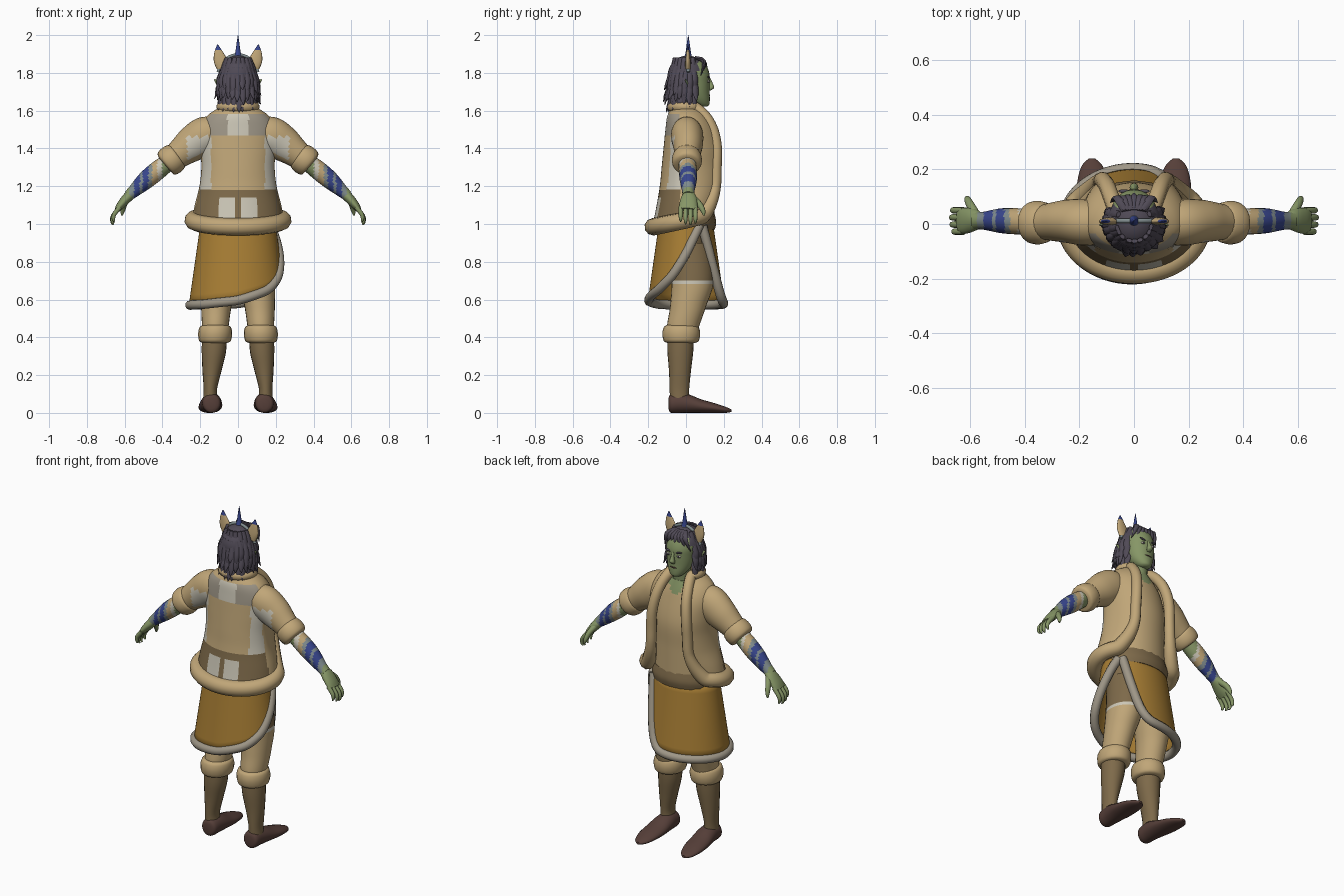
import bpy, bmesh, math, random
from mathutils import Vector, Matrix

cube = bpy.data.objects.get("Cube")
if cube:
    bpy.data.objects.remove(cube)
random.seed(4)

# Colours, given as display values and converted to linear
COLOURS = {
    "tan": (192, 166, 120), "ochre": (168, 126, 52), "fur_grey": (158, 150, 135),
    "pale_cloth": (203, 198, 182), "olive_brown": (126, 106, 74), "shoe_brown": (86, 63, 57),
    "green_skin": (134, 150, 102), "dark_hair": (80, 74, 86), "blue": (56, 70, 142),
    "slate": (128, 140, 142)}
MATS = {}
for key, rgb in COLOURS.items():
    lin = [((c / 255 + 0.055) / 1.055) ** 2.4 for c in rgb] + [1]
    m = bpy.data.materials.new(key)
    m.use_nodes = True
    m.diffuse_color = lin
    m.node_tree.nodes["Principled BSDF"].inputs["Base Color"].default_value = lin
    MATS[key] = m


def finish(name, bm, mats, rule=None, angle=50):
    """Turn a bmesh into a smooth object, colouring faces by a rule."""
    mats = mats.split()
    bmesh.ops.recalc_face_normals(bm, faces=bm.faces)
    if rule:
        for f in bm.faces:
            f.material_index = mats.index(rule(f.calc_center_median()))
    me = bpy.data.meshes.new(name)
    bm.to_mesh(me)
    bm.free()
    ob = bpy.data.objects.new(name, me)
    bpy.context.collection.objects.link(ob)
    for k in mats:
        me.materials.append(MATS[k])
    bpy.ops.object.select_all(action='DESELECT')
    ob.select_set(True)
    bpy.context.view_layer.objects.active = ob
    bpy.ops.object.shade_smooth_by_angle(angle=math.radians(angle))
    return ob


def resample(pts, k):
    """Catmull-Rom interpolation of tuples, k steps per span."""
    out = []
    for i in range(len(pts) - 1):
        p = [pts[max(i - 1, 0)], pts[i], pts[i + 1], pts[min(i + 2, len(pts) - 1)]]
        for j in range(k):
            t = j / k
            out.append([b + 0.5 * t * (c - a + t * (2*a - 5*b + 4*c - d + t * (3*(b - c) + d - a)))
                        for a, b, c, d in zip(*p)])
    return out + [list(pts[-1])]


def loft(name, pts, mats, axis=None, ref=(1, 0, 0), k=4, sides=20, rule=None):
    """Elliptical rings (x, y, z, radius a, radius b) along a path."""
    pts = resample(pts, k)
    pos = [Vector(p[:3]) for p in pts]
    bm = bmesh.new()
    rings = []
    for i, p in enumerate(pts):
        t = Vector(axis) if axis else (pos[min(i + 1, len(pos) - 1)] - pos[max(i - 1, 0)]).normalized()
        a = Vector(ref)
        a = (a - t * a.dot(t)).normalized()
        b = t.cross(a)
        rings.append([bm.verts.new(pos[i] + a * p[3] * math.cos(q) + b * p[4] * math.sin(q))
                      for q in (2 * math.pi * j / sides for j in range(sides))])
    for r0, r1 in zip(rings, rings[1:]):
        for j in range(sides):
            n = (j + 1) % sides
            bm.faces.new((r0[j], r0[n], r1[n], r1[j]))
    bm.faces.new(rings[0])
    bm.faces.new(rings[-1])
    return finish(name, bm, mats, rule)


def sheet(name, rows, mats, rule=None):
    """Thin cloth from a grid of points."""
    bm = bmesh.new()
    v = [[bm.verts.new(p) for p in r] for r in rows]
    for r0, r1 in zip(v, v[1:]):
        for j in range(len(r0) - 1):
            bm.faces.new((r0[j], r0[j + 1], r1[j + 1], r1[j]))
    ob = finish(name, bm, mats, rule)
    mod = ob.modifiers.new("thickness", 'SOLIDIFY')
    mod.thickness, mod.offset = 0.008, 0


def cord(name, pts, radius, mat, cyclic=False):
    """Rounded fur roll along a softened path."""
    pts = [Vector(p) for p in pts]
    n = len(pts)
    for _ in range(4):
        pts = [p if not cyclic and i in (0, n - 1) else (pts[i - 1] + p * 2 + pts[(i + 1) % n]) / 4
               for i, p in enumerate(pts)]
    cu = bpy.data.curves.new(name, 'CURVE')
    cu.dimensions, cu.bevel_depth, cu.bevel_resolution, cu.use_fill_caps = '3D', 1, 3, True
    sp = cu.splines.new('POLY')
    sp.points.add(n - 1)
    sp.use_cyclic_u = cyclic
    for q, p in zip(sp.points, pts):
        q.co, q.radius = (*p, 1), radius(p.z)
    cu.materials.append(MATS[mat])
    ob = bpy.data.objects.new(name, cu)
    bpy.context.collection.objects.link(ob)
    bpy.ops.object.select_all(action='DESELECT')
    ob.select_set(True)
    bpy.context.view_layer.objects.active = ob
    bpy.ops.object.convert(target='MESH')


def blob(name, loc, size, mat, rot=0):
    bm = bmesh.new()
    bmesh.ops.create_uvsphere(bm, u_segments=12, v_segments=8, radius=1, matrix=Matrix.Translation(loc)
                              @ Matrix.Rotation(rot, 4, 'Y') @ Matrix.Diagonal((*size, 1)))
    return finish(name, bm, mat)


def table(rows, z):
    """Linear lookup by the first column."""
    for a, b in zip(rows, rows[1:]):
        if a[0] <= z <= b[0]:
            t = (z - a[0]) / (b[0] - a[0])
            return [p + (q - p) * t for p, q in zip(a[1:], b[1:])]
    return rows[-1][1:] if z > rows[-1][0] else rows[0][1:]


UP = (0, 0, 1)
# Body core
loft("hips", [(0, .02, .76, .14, .1), (0, .01, .9, .175, .12), (0, 0, 1.02, .18, .13)], "olive_brown", UP)
loft("sash", [(0, .005, .97, .195, .148), (0, .005, 1.01, .2, .155), (0, .005, 1.06, .19, .145)], "olive_brown", UP)
loft("shirt", [(0, .01, 1.03, .18, .14), (0, .02, 1.2, .17, .13), (0, .025, 1.35, .17, .125),
               (0, .015, 1.5, .15, .1), (0, .02, 1.59, .07, .065)], "tan green_skin", UP, k=8, sides=40,
     rule=lambda c: "green_skin" if c.y > 0 and abs(c.x) < (c.z - 1.5) * .9 else "tan")
loft("neck", [(0, .025, 1.54, .06, .055), (0, .035, 1.6, .05, .05), (0, .04, 1.68, .052, .052)], "green_skin", UP)

# Open jacket: height, half width, front depth, back depth, front edge x
JACKET = [(1.02, .24, .15, .175, .19), (1.1, .225, .175, .155, .15), (1.2, .2, .2, .135, .125),
          (1.3, .19, .205, .125, .12), (1.4, .195, .2, .115, .115), (1.5, .195, .165, .105, .1),
          (1.57, .16, .12, .095, .085), (1.62, .085, .07, .07, .065)]
rows = []
for p in resample(JACKET, 6):
    z, rx, yf, yb, edge = p
    a0 = math.asin(min(edge / rx, 1))
    tilt = .035 * max(0, (1.2 - z) / .18)
    row = []
    for j in range(73):
        a = a0 + (2 * math.pi - 2 * a0) * j / 72
        c = math.cos(a)
        row.append((rx * math.sin(a), c * (yf if c > 0 else yb), z + tilt * c))
    rows.append(row)


def jacket_rule(c):
    x = abs(c.x)
    if c.y > -.03 or c.z > 1.585:
        return "tan"
    if c.z > 1.47:
        return "pale_cloth" if x < .055 else "fur_grey"
    if c.z > 1.18:
        return "pale_cloth" if x > .14 else "tan"
    return "pale_cloth" if .02 < x < .1 and c.z < 1.13 else "olive_brown"


sheet("jacket", rows, "tan pale_cloth fur_grey olive_brown", jacket_rule)
rim = rows[0] + [r[-1] for r in rows[1:-1]] + rows[-1][::-1] + [r[0] for r in rows[-2:0:-1]]
cord("jacket_roll", rim, lambda z: .03 + .016 * max(0, min(1, (1.2 - z) / .2)), "tan", True)

# Wrap skirt, open on one side: angle in degrees, hem height
HEM = [(38, .99), (48, .88), (58, .75), (66, .64), (78, .585), (100, .575), (180, .57), (225, .575),
       (270, .595), (310, .65), (335, .72), (360, .84), (378, .94), (390, .99)]


def skirt(a, z):
    t = (1 - z) / .42
    return ((.195 + .06 * t) * math.cos(a), (.14 + .06 * t) * math.sin(a), z)


angles = [38 + 352 * i / 90 for i in range(91)]
hems = [table(HEM, d)[0] for d in angles]
sheet("wrap_skirt", [[skirt(math.radians(d), 1 + (h - 1) * r / 8) for d, h in zip(angles, hems)]
                     for r in range(9)], "ochre")
cord("skirt_fur", [skirt(math.radians(d), h) for d, h in zip(angles, hems)], lambda z: .025, "fur_grey")


def sleeve_rule(c):
    return "pale_cloth" if c.y < -.045 and abs(c.x) < .27 and c.z < 1.46 else "tan"


def wrap_rule(c):
    bands = [(.405, "green_skin"), (.425, "pale_cloth"), (.455, "tan"), (.475, "slate"),
             (.505, "blue"), (.52, "slate"), (.55, "blue"), (.575, "slate")]
    return next((m for x, m in bands if abs(c.x) < x), "green_skin")


def leg_rule(c):
    return "olive_brown" if c.z > .7 else "pale_cloth" if c.z > .675 else "tan"


for s, side in ((1, "left"), (-1, "right")):
    def mir(pts):
        return [(s * p[0], *p[1:]) for p in pts]
    Y = (0, 1, 0)
    # Arms and hands
    loft(side + "_sleeve", mir([(.1, 0, 1.49, .07, .075), (.17, .005, 1.47, .085, .1), (.24, .01, 1.425, .08, .095),
                                (.3, .008, 1.38, .07, .078), (.35, .005, 1.34, .06, .065)]),
         "tan pale_cloth", ref=Y, k=5, sides=24, rule=sleeve_rule)
    loft(side + "_sleeve_cuff", mir([(.318, .005, 1.365, .055, .055), (.325, .005, 1.36, .073, .073),
                                     (.355, .005, 1.337, .08, .08), (.38, .005, 1.317, .072, .072),
                                     (.386, .005, 1.312, .048, .048)]), "tan", ref=Y)
    loft(side + "_forearm", mir([(.36, .005, 1.335, .045, .045), (.43, .01, 1.28, .048, .05),
                                 (.49, .012, 1.23, .045, .047), (.55, .012, 1.175, .033, .034),
                                 (.58, .012, 1.15, .032, .028)]),
         "green_skin pale_cloth tan slate blue", ref=Y, k=9, rule=wrap_rule)
    loft(side + "_palm", mir([(.565, .012, 1.16, .03, .026), (.59, .015, 1.135, .043, .026),
                              (.62, .012, 1.1, .048, .022), (.64, .01, 1.075, .045, .015)]), "green_skin", ref=Y)
    for i in range(4):
        y, reach = -.028 + .026 * i, (.85, 1, 1.05, .95)[i]
        loft(f"{side}_finger_{i + 1}", mir([(.625, y, 1.09, .012, .013),
             (.625 + .035 * reach, y, 1.09 - .045 * reach, .012, .012),
             (.625 + .04 * reach, y, 1.09 - .075 * reach, .009, .009),
             (.625 + .033 * reach, y, 1.09 - .09 * reach, .004, .004)]), "green_skin", ref=Y, sides=10)
    loft(side + "_thumb", mir([(.58, .035, 1.14, .017, .017), (.6, .07, 1.105, .017, .015),
                               (.61, .09, 1.07, .013, .012), (.615, .095, 1.045, .005, .005)]),
         "green_skin", ref=Y, sides=10)
    # Legs and shoes
    loft(side + "_trouser_leg", mir([(.085, .02, .9, .09, .11), (.1, .035, .7, .095, .112), (.115, .01, .56, .08, .095),
                                     (.12, -.015, .46, .07, .085), (.122, -.02, .4, .06, .07)]),
         "tan pale_cloth olive_brown", UP, k=9, sides=24, rule=leg_rule)
    loft(side + "_trouser_cuff", mir([(.122, -.025, .37, .06, .07), (.122, -.025, .38, .083, .092),
                                      (.121, -.025, .42, .09, .1), (.12, -.025, .455, .082, .092),
                                      (.12, -.025, .465, .06, .075)]), "tan", UP)
    loft(side + "_sock", mir([(.125, -.028, .4, .066, .07), (.128, -.03, .32, .064, .068), (.138, -.032, .22, .05, .058),
                              (.146, -.035, .13, .036, .052), (.146, -.035, .08, .038, .05)]), "olive_brown", UP)
    loft(side + "_shoe", mir([(.14, -.092, .05, .02, .03), (.14, -.08, .05, .045, .049), (.14, -.03, .053, .052, .053),
                              (.142, .02, .048, .058, .048), (.146, .08, .036, .062, .036), (.15, .15, .026, .058, .026),
                              (.153, .21, .016, .04, .016), (.154, .24, .012, .012, .007)]),
         "shoe_brown", (0, 1, 0))
    # Face and ears
    blob(side + "_eye", (s * .035, .119, 1.755), (.014, .006, .007), "pale_cloth")
    blob(side + "_pupil", (s * .034, .124, 1.755), (.006, .003, .006), "dark_hair")
    blob(side + "_brow", (s * .036, .12, 1.777), (.022, .007, .005), "dark_hair", s * -.2)
    loft(side + "_pointed_ear", mir([(.078, .02, 1.73, .012, .02), (.1, .01, 1.745, .008, .018),
                                     (.125, -.005, 1.765, .002, .003)]), "green_skin", ref=Y, sides=8)
    loft(side + "_animal_ear", mir([(.08, .01, 1.82, .032, .014), (.09, .01, 1.86, .038, .014),
                                    (.102, .01, 1.91, .023, .009), (.108, .01, 1.95, .002, .002)]),
         "tan blue", UP, rule=lambda c: "blue" if c.z > 1.925 else "tan")

# Head
loft("head", [(0, .09, 1.622, .02, .02), (0, .083, 1.632, .038, .04), (0, .064, 1.66, .06, .062),
              (0, .048, 1.7, .076, .077), (0, .04, 1.75, .083, .086), (0, .035, 1.8, .085, .088),
              (0, .02, 1.85, .07, .08), (0, .01, 1.88, .03, .04)], "green_skin", UP, sides=24)
loft("nose", [(0, .12, 1.775, .008, .008), (0, .13, 1.745, .01, .012), (0, .134, 1.722, .016, .016),
              (0, .125, 1.708, .012, .008)], "green_skin", UP, sides=10)
blob("mouth", (0, .122, 1.682), (.022, .006, .005), "shoe_brown")

# Hair: cap with open face, then layered locks
bm = bmesh.new()
bmesh.ops.create_uvsphere(bm, u_segments=32, v_segments=24, radius=1, matrix=Matrix.Translation((0, .008, 1.78))
                          @ Matrix.Diagonal((.1, .106, .112, 1)))
face = [f for f in bm.faces if f.calc_center_median().y > .045
        and f.calc_center_median().z < 1.84 - 1.5 * abs(f.calc_center_median().x) ** 1.5]
bmesh.ops.delete(bm, geom=face, context='FACES')
finish("hair_cap", bm, "dark_hair")
for layer, (z, r, drop, count) in enumerate([(1.85, .075, .1, 13), (1.8, .095, .11, 17),
                                             (1.75, .098, .11, 17), (1.7, .085, .1, 15)]):
    for i in range(count):
        a = math.radians(-25 + 230 * (i + random.uniform(-.2, .2)) / (count - 1)) + math.pi
        c, d = math.cos(a), math.sin(a)
        h, out = drop * random.uniform(.75, 1.1), random.uniform(.014, .032)
        loft(f"hair_lock_{layer + 1}_{i + 1}",
             [(c * r * .85, d * r * .9 + .005, z + .03, .012, .008), (c * (r + .01), d * r + .003, z - h * .35, .02, .012),
              (c * (r + out * .6), d * (r + out * .5), z - h * .75, .013, .007),
              (c * (r + out), d * (r + out * .8), z - h, .001, .001)],
             "dark_hair", ref=(-d, c, 0), k=2, sides=6)
for i in range(7):
    x = -.066 + .022 * i
    loft(f"fringe_lock_{i + 1}", [(x * .5, .05, 1.88, .014, .01), (x * .9, .095, 1.86, .018, .012),
                                  (x * 1.3, .112 - abs(x) * .5, 1.825 - abs(x) * .6, .002, .002)],
         "dark_hair", k=3, sides=6)

# Headband and horn
arc = [math.radians(10 + 160 * i / 24) for i in range(25)]
cord("headband", [(.107 * math.cos(a), .012, 1.785 + .112 * math.sin(a)) for a in arc], lambda z: .009, "slate")
loft("horn", [(0, .012, 1.88, .021, .021), (0, .012, 1.91, .014, .014), (0, .012, 1.96, .007, .007),
              (0, .012, 2, .001, .001)], "blue slate", UP, sides=12,
     rule=lambda c: "slate" if c.z < 1.895 else "blue")
